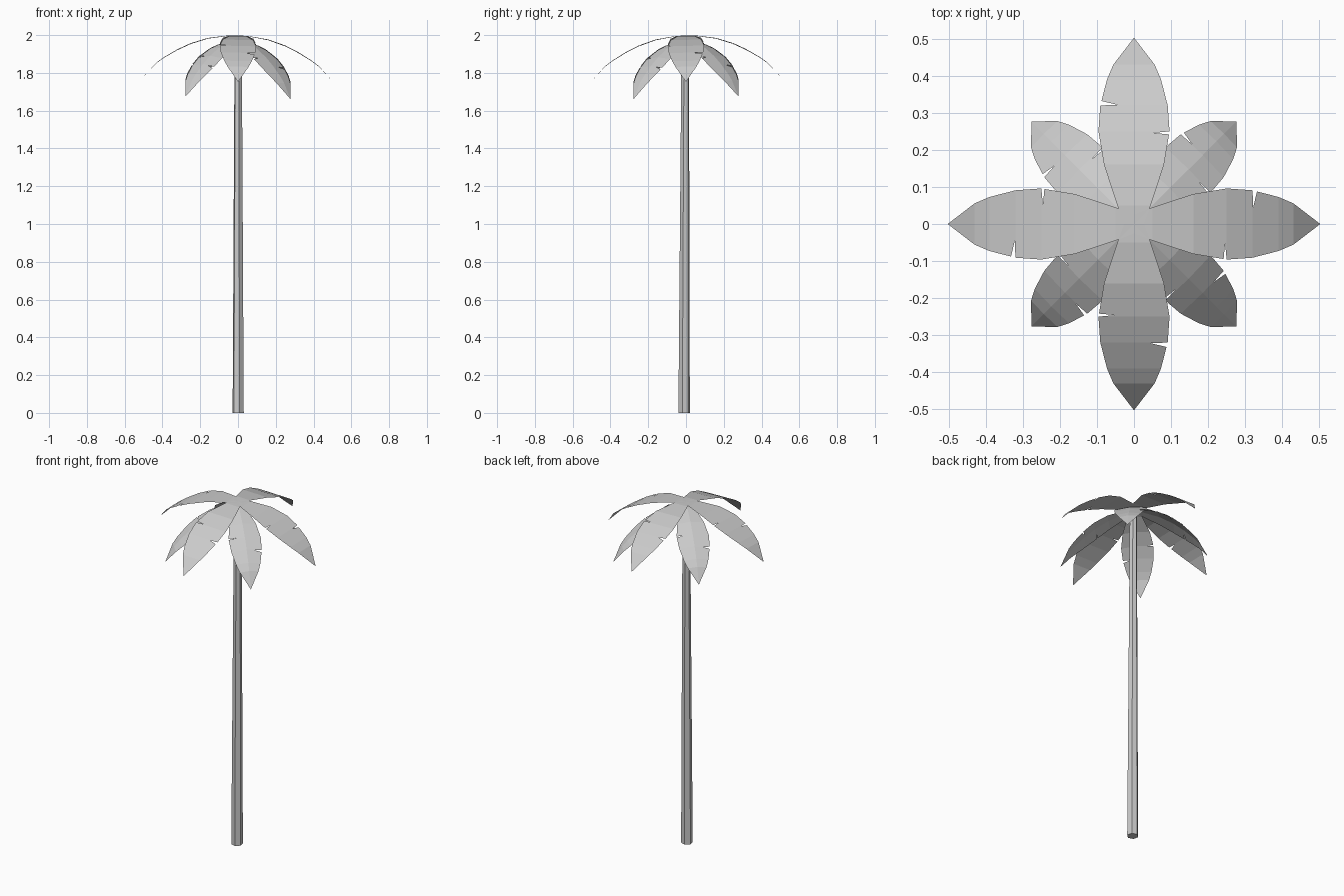
import bpy
import bmesh
import math
from mathutils import Matrix, Vector

if "Cube" in bpy.data.objects:
    bpy.data.objects.remove(bpy.data.objects["Cube"], do_unlink=True)

grey = bpy.data.materials.new("plain grey")
grey.use_nodes = True
grey.diffuse_color = (0.6, 0.6, 0.6, 1)
grey.node_tree.nodes["Principled BSDF"].inputs["Base Color"].default_value = (0.6, 0.6, 0.6, 1)


def finish(bm, name):
    mesh = bpy.data.meshes.new(name)
    bm.to_mesh(mesh)
    bm.free()
    mesh.materials.append(grey)
    obj = bpy.data.objects.new(name, mesh)
    bpy.context.collection.objects.link(obj)
    return obj


# Leaf spine: distance from the crown, drop, half width
SPINE = [(0, 0, 0.026), (0.05, -0.001, 0.045), (0.16, -0.018, 0.081),
         (0.25, -0.048, 0.096), (0.32, -0.082, 0.091), (0.39, -0.124, 0.073),
         (0.43, -0.153, 0.056), (0.503, -0.232, 0)]
TEARS = {1: 0.322, -1: 0.246}  # torn notch on each side of the leaf
TEAR_DEPTH = 0.045


def spine_at(r):
    for a, b in zip(SPINE, SPINE[1:]):
        if r <= b[0]:
            t = (r - a[0]) / (b[0] - a[0])
            return [p + (q - p) * t for p, q in zip(a[1:], b[1:])]
    return SPINE[-1][1:]


def frond(name, angle, scale, droop, crease, height):
    bm = bmesh.new()
    stations = {p[0] for p in SPINE}
    for t in TEARS.values():
        stations |= {t - 0.004, t, t + 0.01}
    rows = []
    for r in sorted(stations):
        drop, half = spine_at(r)
        row = [bm.verts.new((r, 0, drop))]
        for side in (1, -1):
            w = half - TEAR_DEPTH if r == TEARS[side] else half
            row.append(bm.verts.new((r, side * w, drop - crease * w)))
        rows.append(row)
    for a, b in zip(rows, rows[1:]):
        bm.faces.new((a[0], b[0], b[1], a[1]))
        bm.faces.new((a[2], b[2], b[0], a[0]))
    bmesh.ops.remove_doubles(bm, verts=bm.verts, dist=0.0005)
    bm.transform(Matrix.Translation((0, 0, height))
                 @ Matrix.Rotation(angle, 4, "Z")
                 @ Matrix.Rotation(droop, 4, "Y")
                 @ Matrix.Scale(scale, 4))
    # The whole crown leans slightly
    for v in bm.verts:
        v.co.z += 0.025 * (v.co.y - v.co.x)
    return finish(bm, name)


# Crown: four long upper leaves, four drooping lower leaves
for i in range(4):
    turn = i * math.pi / 2
    frond(f"upper_frond_{i + 1}", turn, 1, 0, 0, 1.997)
    frond(f"lower_frond_{i + 1}", turn + math.pi / 4, 0.9,
          math.radians(13.5), 0.12, 1.985)

# Tapered six-sided trunk with a slight lean
bm = bmesh.new()
bmesh.ops.create_cone(bm, cap_ends=True, segments=6, radius1=0.031,
                      radius2=0.02, depth=1.98,
                      matrix=Matrix.Translation((0, 0, 0.99))
                      @ Matrix.Rotation(math.radians(12), 4, "Z"))
for v in bm.verts:
    v.co += Vector((0.001, -0.01 + 0.003 * v.co.z, 0))
finish(bm, "trunk")
